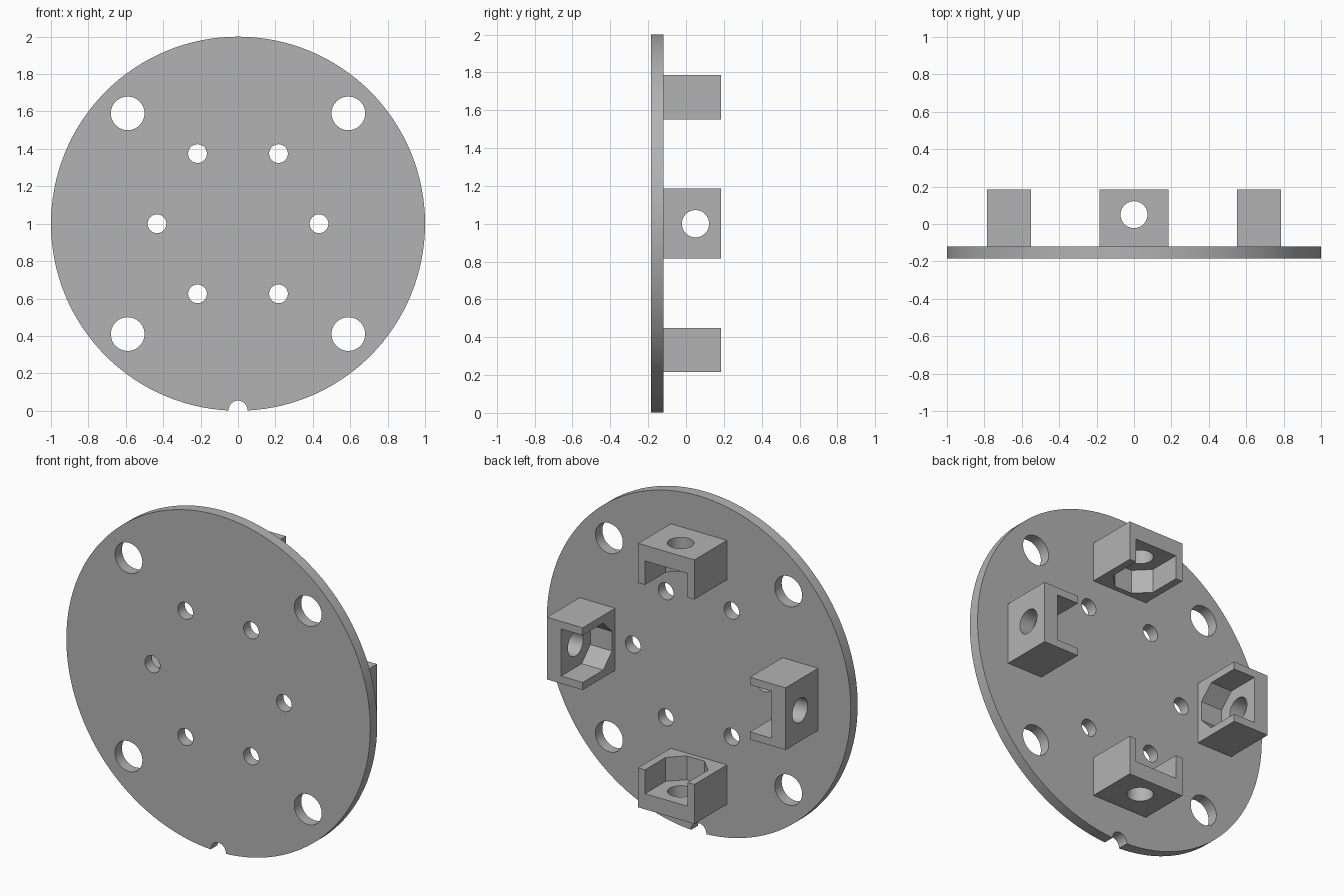
import bpy, bmesh, math
from mathutils import Matrix, Vector

cube = bpy.data.objects.get("Cube")
if cube:
    bpy.data.objects.remove(cube, do_unlink=True)

grey = bpy.data.materials.new("machined grey")
grey.use_nodes = True
grey.diffuse_color = (0.45, 0.45, 0.45, 1)
grey.node_tree.nodes["Principled BSDF"].inputs["Base Color"].default_value = (0.45, 0.45, 0.45, 1)

CENTRE = Vector((0, 0, 1))
BACK, FRONT = -0.12, -0.185      # plate faces along y
ALONG_Y = Matrix.Rotation(math.pi / 2, 4, 'X')


def cylinder(bm, x, y, z, radius, depth, turn=Matrix(), sides=48):
    bmesh.ops.create_cone(bm, cap_ends=True, segments=sides, radius1=radius, radius2=radius,
                          depth=depth, matrix=Matrix.Translation((x, y, z)) @ turn)


def prism(bm, outline, z0, z1):
    face = bm.faces.new([bm.verts.new((x, y, z0)) for x, y in outline])
    top = bmesh.ops.extrude_face_region(bm, geom=[face])["geom"]
    bmesh.ops.translate(bm, vec=(0, 0, z1 - z0),
                        verts=[v for v in top if isinstance(v, bmesh.types.BMVert)])


def make(name, bm):
    bmesh.ops.recalc_face_normals(bm, faces=bm.faces)
    mesh = bpy.data.meshes.new(name)
    bm.to_mesh(mesh)
    bm.free()
    mesh.materials.append(grey)
    obj = bpy.data.objects.new(name, mesh)
    obj.location = CENTRE
    bpy.context.collection.objects.link(obj)
    return obj


def select(obj):
    bpy.ops.object.select_all(action='DESELECT')
    obj.select_set(True)
    bpy.context.view_layer.objects.active = obj


def cut(obj, bm):
    cutter = make("cutter", bm)
    cutter.hide_render = True
    mod = obj.modifiers.new("cut", 'BOOLEAN')
    mod.operation = 'DIFFERENCE'
    mod.solver = 'EXACT'
    mod.object = cutter
    select(obj)
    bpy.ops.object.modifier_apply(modifier=mod.name)
    bpy.data.objects.remove(cutter, do_unlink=True)


def smooth(obj):
    select(obj)
    bpy.ops.object.shade_smooth_by_angle(angle=math.radians(30))


# Round plate
bm = bmesh.new()
cylinder(bm, 0, (BACK + FRONT) / 2, 0, 1, BACK - FRONT, ALONG_Y, 128)
plate = make("round_plate", bm)

# Corner holes, ring of screw holes and the bottom notch
bm = bmesh.new()
for sx in (-1, 1):
    for sz in (-1, 1):
        cylinder(bm, 0.59 * sx, -0.15, 0.59 * sz, 0.09, 0.3, ALONG_Y)
for i in range(6):
    a = i * math.pi / 3
    cylinder(bm, 0.433 * math.cos(a), -0.15, 0.433 * math.sin(a), 0.05, 0.3, ALONG_Y)
cylinder(bm, 0, -0.15, -0.996, 0.05, 0.3, ALONG_Y)
cut(plate, bm)
smooth(plate)

# Mounting bracket block
bm = bmesh.new()
W, Y1 = 0.185, 0.185
prism(bm, [(-W, BACK - 0.02), (W, BACK - 0.02), (W, Y1), (-W, Y1)], 0.55, 0.785)
bracket = make("top_bracket", bm)

# Half-octagon nut pocket, open to the back and to the plate's centre
bm = bmesh.new()
A, H, MID = 0.14, 0.058, 0.05
prism(bm, [(A, 0.3), (-A, 0.3), (-A, MID - H), (-H, MID - A), (H, MID - A), (A, MID - H)], 0.45, 0.692)
cut(bracket, bm)

# Radial bolt bore
bm = bmesh.new()
cylinder(bm, 0, MID, 0.7, 0.072, 0.6)
cut(bracket, bm)
smooth(bracket)

# Remaining brackets around the plate
for i, side in enumerate(("left", "bottom", "right"), 1):
    copy = bpy.data.objects.new(side + "_bracket", bracket.data)
    copy.location = CENTRE
    copy.rotation_euler = (0, i * math.pi / 2, 0)
    bpy.context.collection.objects.link(copy)
